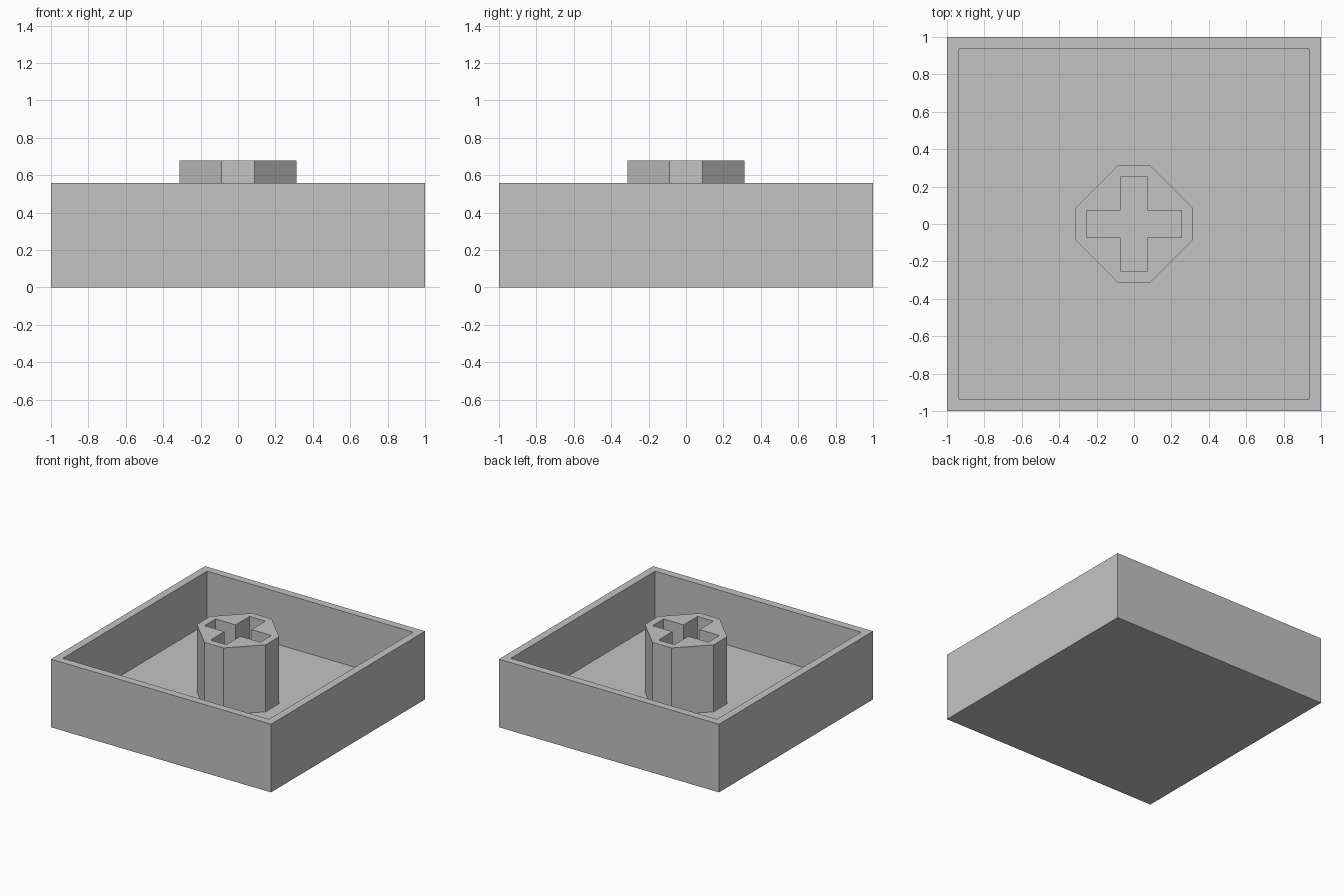
import bpy
import bmesh

FLOOR, RIM, TOP = 0.13, 0.56, 0.68

cube = bpy.data.objects.get("Cube")
if cube:
    bpy.data.objects.remove(cube, do_unlink=True)

grey = bpy.data.materials.new("plain grey")
grey.use_nodes = True
colour = (0.55, 0.55, 0.55, 1)
grey.diffuse_color = colour
grey.node_tree.nodes["Principled BSDF"].inputs["Base Color"].default_value = colour


def quarter_turns(points):
    """Repeat profile points around the centre in four quarter turns."""
    outline = []
    for _ in range(4):
        outline += points
        points = [(-y, x) for x, y in points]
    return outline


def prism(name, points, bottom, top, wall=0, depth=0):
    """Extrude a profile upwards, optionally hollowing it from the top."""
    bm = bmesh.new()
    base = bm.faces.new([bm.verts.new((x, y, bottom)) for x, y in points])
    raised = bmesh.ops.extrude_face_region(bm, geom=[base], use_keep_orig=True)["geom"]
    lid = next(g for g in raised if isinstance(g, bmesh.types.BMFace))
    bmesh.ops.translate(bm, verts=lid.verts, vec=(0, 0, top - bottom))
    bmesh.ops.recalc_face_normals(bm, faces=bm.faces)
    if wall:
        bmesh.ops.inset_region(bm, faces=[lid], thickness=wall)
        pit = bmesh.ops.extrude_discrete_faces(bm, faces=[lid])["faces"][0]
        bmesh.ops.translate(bm, verts=pit.verts, vec=(0, 0, -depth))
    mesh = bpy.data.meshes.new(name)
    bm.to_mesh(mesh)
    bm.free()
    mesh.materials.append(grey)
    obj = bpy.data.objects.new(name, mesh)
    bpy.context.collection.objects.link(obj)
    return obj


# Open square shell with a thin rim
prism("shell", quarter_turns([(1, -1)]), 0, RIM, wall=0.09, depth=RIM - FLOOR)

# Eight-sided stem standing on the shell floor
stem = prism("stem", quarter_turns([(0.313, -0.087), (0.313, 0.087)]), FLOOR - 0.02, TOP)

# Cross-shaped socket cut down the stem
arm, half = 0.254, 0.072
cutter = prism("socket_cutter", quarter_turns([(arm, -half), (arm, half), (half, half)]),
               FLOOR - 0.1, TOP + 0.1)
cutter.hide_render = True
cut = stem.modifiers.new("socket", "BOOLEAN")
cut.operation = "DIFFERENCE"
cut.solver = "EXACT"
cut.object = cutter
bpy.context.view_layer.objects.active = stem
bpy.ops.object.modifier_apply(modifier=cut.name)
bpy.data.objects.remove(cutter, do_unlink=True)
